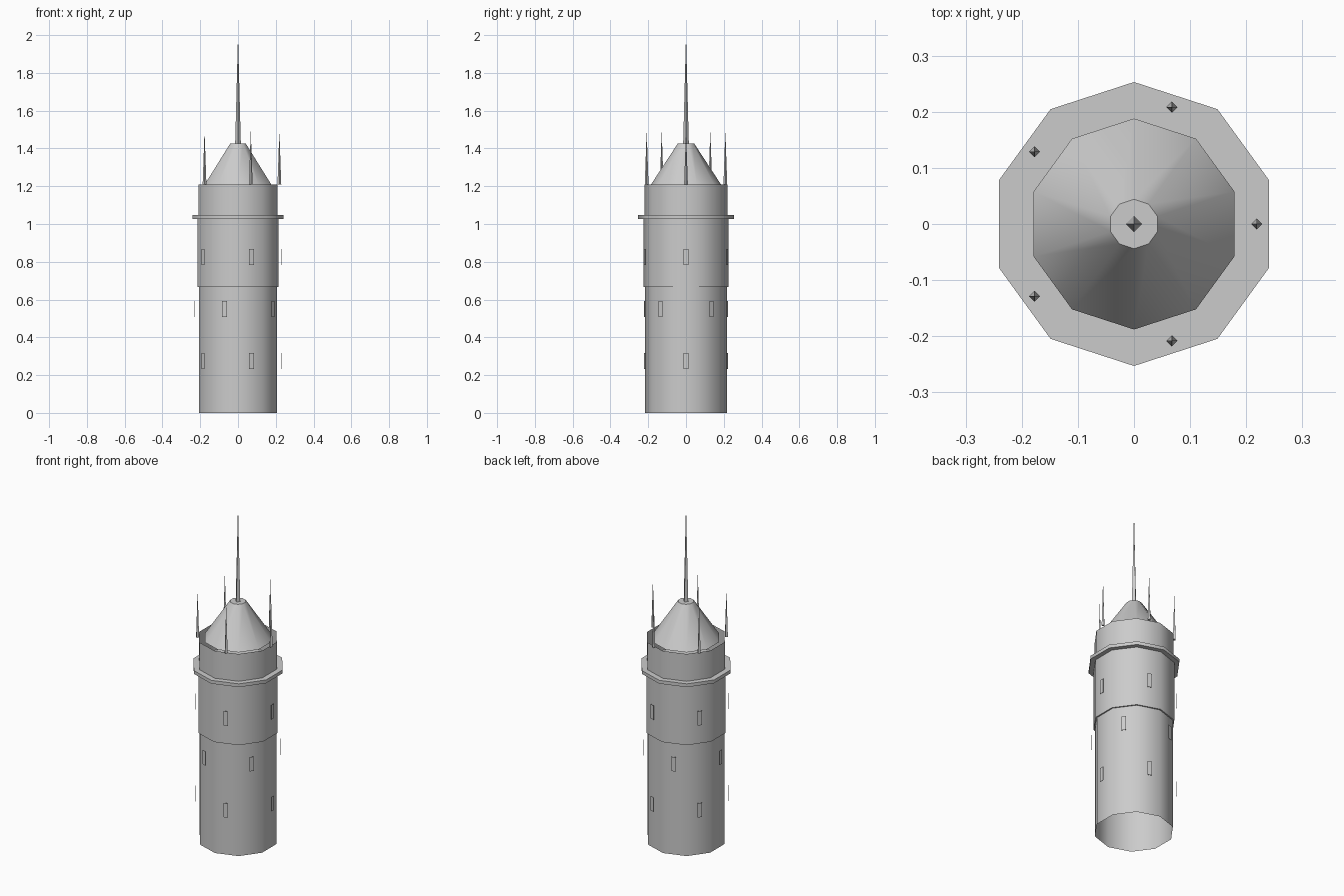
import bpy
import bmesh
from math import cos, sin, pi, radians
from mathutils import Matrix, Vector

cube = bpy.data.objects.get("Cube")
if cube:
    bpy.data.objects.remove(cube)

stone = bpy.data.materials.new("pale_grey_stone")
stone.use_nodes = True
GREY = (0.6, 0.6, 0.6, 1)
stone.diffuse_color = GREY
stone.node_tree.nodes["Principled BSDF"].inputs["Base Color"].default_value = GREY


def finish(name, bm):
    """Turn a bmesh into a named object with smooth sides and sharp rims."""
    for face in bm.faces:
        face.smooth = True
    mesh = bpy.data.meshes.new(name)
    bm.to_mesh(mesh)
    bm.free()
    mesh.set_sharp_from_angle(angle=radians(40))
    mesh.materials.append(stone)
    obj = bpy.data.objects.new(name, mesh)
    bpy.context.collection.objects.link(obj)
    return obj


def lathe(name, profile, sides=10, cap_top=False, cap_bottom=False):
    """Sweep (radius, height) points around z, with a corner facing the back."""
    bm = bmesh.new()
    rings = []
    for r, z in profile:
        angles = [pi / 2 + 2 * pi * i / sides for i in range(sides)]
        rings.append([bm.verts.new((r * cos(a), r * sin(a), z)) for a in angles])
    for low, high in zip(rings, rings[1:]):
        for i in range(sides):
            j = (i + 1) % sides
            bm.faces.new((low[i], low[j], high[j], high[i]))
    if cap_top:
        bm.faces.new(rings[-1])
    if cap_bottom:
        bm.faces.new(rings[0][::-1])
    return finish(name, bm)


def spike(name, position, radius, height):
    """Four-sided needle standing on the given point."""
    bm = bmesh.new()
    bmesh.ops.create_cone(bm, cap_ends=True, segments=4, radius1=radius, radius2=0,
                          depth=height,
                          matrix=Matrix.Translation(Vector(position) + Vector((0, 0, height / 2))))
    return finish(name, bm)


def window(name, angle, z):
    """Thin upright plate hovering in front of a wall face."""
    bm = bmesh.new()
    place = (Matrix.Rotation(angle, 4, "Z") @ Matrix.Translation((0.229, 0, z))
             @ Matrix.Diagonal((0.002, 0.026, 0.085, 1)))
    bmesh.ops.create_cube(bm, size=1, matrix=place)
    return finish(name, bm)


# Tower walls, open underneath, with a small step outwards
lathe("lower_wall", [(0.217, 0), (0.217, 0.667)])
lathe("upper_wall", [(0.217, 0.667), (0.225, 0.667), (0.225, 1.03)])

# Walkway ledge and open parapet
lathe("ledge", [(0.253, 1.027), (0.253, 1.047)], cap_top=True, cap_bottom=True)
lathe("parapet", [(0.22, 1.047), (0.22, 1.21)])

# Roof and its central needle
lathe("roof", [(0.188, 1.205), (0.044, 1.425)], cap_top=True)
spike("roof_spire", (0, 0, 1.425), 0.015, 0.575)

# Five small needles on the parapet and staggered rows of windows
for i in range(5):
    a = 2 * pi * i / 5
    spike(f"parapet_spike_{i + 1}", (0.219 * cos(a), 0.219 * sin(a), 1.21), 0.01, 0.285)
    window(f"lower_window_{i + 1}", a, 0.275)
    window(f"middle_window_{i + 1}", a + pi / 5, 0.551)
    window(f"upper_window_{i + 1}", a, 0.825)
